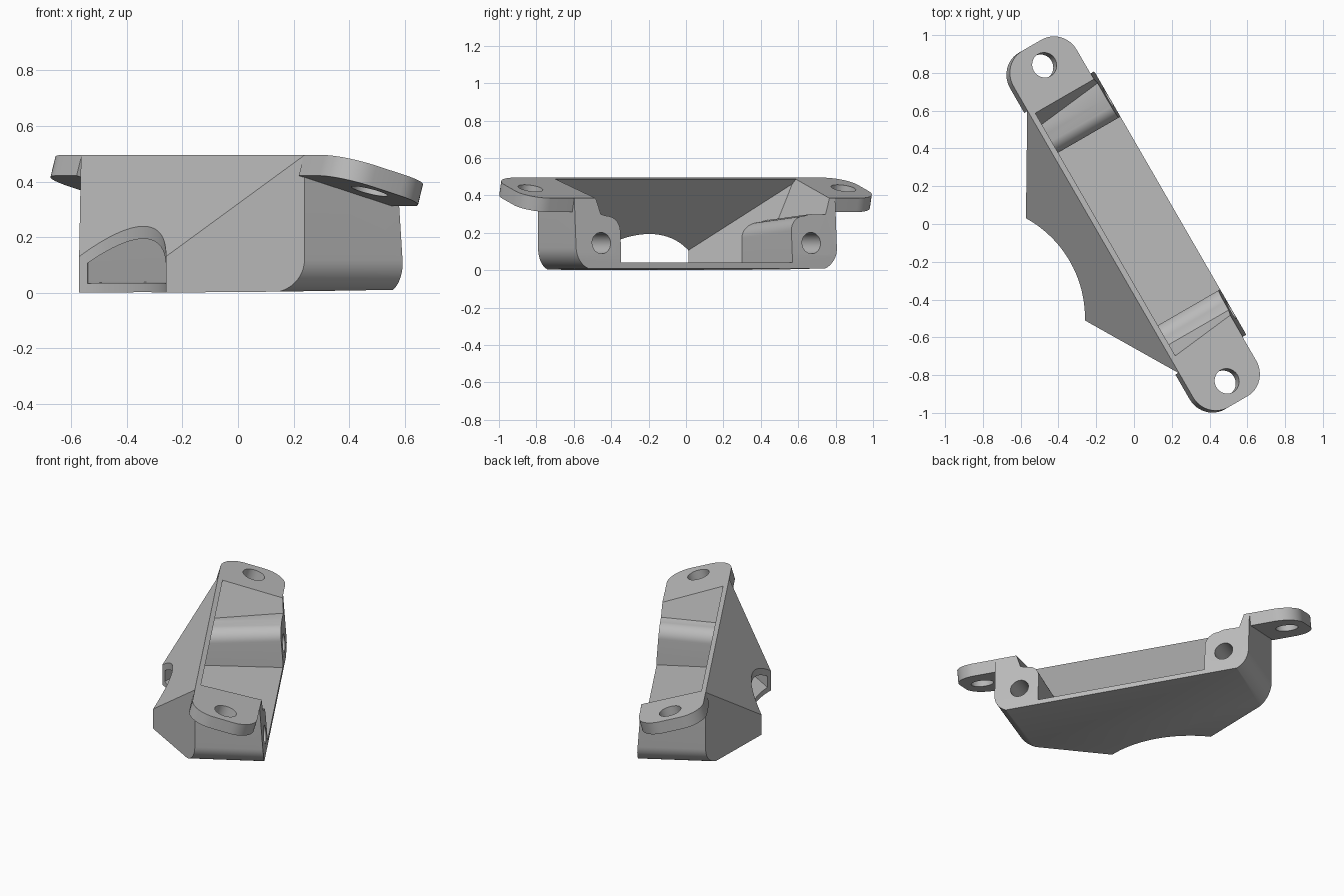
import bpy, bmesh
from math import sin, cos, pi, radians, atan
from mathutils import Matrix

if "Cube" in bpy.data.objects:
    bpy.data.objects.remove(bpy.data.objects["Cube"], do_unlink=True)

grey = bpy.data.materials.new("plain_grey")
grey.use_nodes = True
grey.diffuse_color = (0.5, 0.5, 0.5, 1)
grey.node_tree.nodes["Principled BSDF"].inputs["Base Color"].default_value = (0.5, 0.5, 0.5, 1)

# Parts are built with the long axis on x, then turned to the diagonal
TURN = Matrix.Rotation(radians(-60), 4, 'Z')
TILT = 0.284          # fall of the top rim across the width
BACK = -0.188         # width position of the high rim
TOP = 0.495
END = 0.805


def rim(v):
    return TOP - TILT * (v - BACK)


def arc(cx, cy, r, a0, a1, n=12):
    angles = [radians(a0 + (a1 - a0) * i / n) for i in range(n + 1)]
    return [(cx + r * cos(a), cy + r * sin(a)) for a in angles]


def mirrored(half):
    return half + [(-x, y) for x, y in reversed(half)]


def loft(name, ring_a, ring_b):
    """Solid between two matching rings of points."""
    bm = bmesh.new()
    a = [bm.verts.new(p) for p in ring_a]
    b = [bm.verts.new(p) for p in ring_b]
    bm.faces.new(a)
    bm.faces.new(b)
    for i in range(len(a)):
        j = (i + 1) % len(a)
        bm.faces.new((a[i], a[j], b[j], b[i]))
    bmesh.ops.connect_verts_nonplanar(bm, angle_limit=0.001, faces=bm.faces[:])
    bmesh.ops.recalc_face_normals(bm, faces=bm.faces[:])
    mesh = bpy.data.meshes.new(name)
    bm.to_mesh(mesh)
    bm.free()
    mesh.materials.append(grey)
    ob = bpy.data.objects.new(name, mesh)
    bpy.context.collection.objects.link(ob)
    return ob


def plan_solid(name, pts, z0, z1):
    return loft(name, [(x, y, z0) for x, y in pts], [(x, y, z1) for x, y in pts])


def side_solid(name, pts):
    return loft(name, [(-1.5, y, z) for y, z in pts], [(1.5, y, z) for y, z in pts])


def end_solid(name, profile, v0, v1):
    return loft(name, [(x, v0, z) for x, z in profile(v0)], [(x, v1, z) for x, z in profile(v1)])


def boolean(ob, other, operation):
    mod = ob.modifiers.new("cut", 'BOOLEAN')
    mod.operation, mod.solver, mod.object = operation, 'EXACT', other
    bpy.context.view_layer.objects.active = ob
    bpy.ops.object.modifier_apply(modifier=mod.name)
    bpy.data.objects.remove(other, do_unlink=True)


def finish(ob):
    ob.matrix_world = TURN
    bpy.ops.object.select_all(action='DESELECT')
    ob.select_set(True)
    bpy.context.view_layer.objects.active = ob
    bpy.ops.object.shade_smooth_by_angle(angle=radians(25))


# Outer shell: plan, end and side outlines intersected
plan = [(END, 0.4), (END, BACK)] + arc(0, -0.996, 0.603, 58.8, 121.2, 32) + [(-END, BACK), (-END, 0.4)]
body = plan_solid("tray_body", plan, -0.2, 0.8)


def outer_end(v):
    return mirrored([(END, 0.7)] + arc(END - 0.12, 0.12, 0.12, 0, -90))


boolean(body, end_solid("end_outline", outer_end, -0.9, 0.6), 'INTERSECT')
boolean(body, side_solid("side_outline", [(-0.484, 0), (-0.484, 0.125), (BACK, TOP), (0.2, rim(0.2)),
                                          (0.222, 0.08), (0.222, 0.01)]), 'INTERSECT')

# Cavity with rounded mounting blocks and ramps at both ends
cavity = plan_solid("cavity", mirrored([(0.79, 0.5), (0.79, -0.162), (0.05, -0.6)]), -0.2, 0.9)


def block_profile(v):
    h = 0.275 + 0.07 * v
    return mirrored([(0.77, 0.8), (0.77, rim(v)), (0.645, h + 0.01)]
                    + arc(0.608, h - 0.08, 0.08, 90, 180) + [(0.528, -0.1)])


boolean(cavity, end_solid("block_outline", block_profile, -0.65, 0.45), 'INTERSECT')
boolean(cavity, side_solid("wall_outline", [(-0.521, 0.033), (-0.069, 0.6), (0.4, 0.6), (0.4, 0.042)]), 'INTERSECT')
boolean(body, cavity, 'DIFFERENCE')

# Screw holes in the open face of the blocks
for s in (-1, 1):
    circle = arc(s * 0.648, 0.145, 0.057, 0, 360, 32)[:-1]
    boolean(body, end_solid("screw_hole", lambda v: circle, 0.0, 0.4), 'DIFFERENCE')
finish(body)

# Tilted mounting ears
WIDTH, THICK, R = 0.402, 0.077, 0.14
for side, s in (("left", 1), ("right", -1)):
    tip = 1.09
    outline = ([(0.8, 0)] + arc(tip - R, R, R, -90, 0) + arc(tip - R, WIDTH - R, R, 0, 90) + [(0.8, WIDTH)])
    ear = plan_solid("mounting_ear_" + side, [(s * x, y) for x, y in outline], -THICK, 0)
    hole = arc(s * 0.966, WIDTH / 2 + 0.005, 0.067, 0, 360, 32)[:-1]
    boolean(ear, plan_solid("ear_hole", hole, -0.3, 0.3), 'DIFFERENCE')
    ear.data.transform(Matrix.Translation((0, BACK, TOP)) @ Matrix.Rotation(-atan(TILT), 4, 'X'))
    finish(ear)
